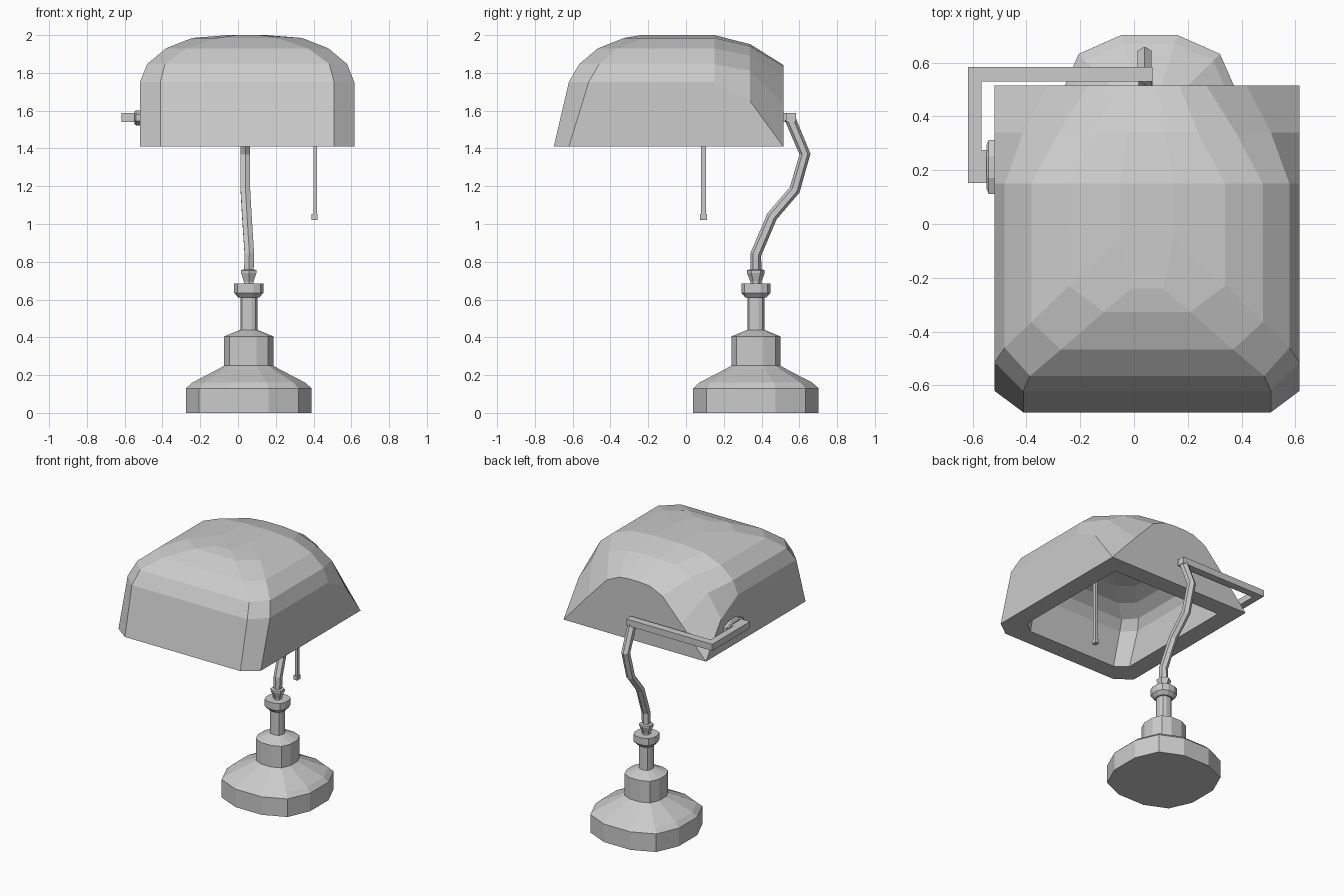
import bpy, bmesh
from math import sin, cos, pi
from mathutils import Vector

if "Cube" in bpy.data.objects:
    bpy.data.objects.remove(bpy.data.objects["Cube"])

BX, BY = 0.057, 0.37      # axis of the base
SX = 0.0485               # mid plane of the shade


def finish(name, bm):
    bmesh.ops.remove_doubles(bm, verts=bm.verts, dist=0.0005)
    bmesh.ops.recalc_face_normals(bm, faces=bm.faces)
    me = bpy.data.meshes.new(name)
    bm.to_mesh(me)
    bm.free()
    ob = bpy.data.objects.new(name, me)
    bpy.context.collection.objects.link(ob)
    return ob


def loft(name, loops):
    """Skin a list of equal-length point loops and cap both ends."""
    bm = bmesh.new()
    rings = [[bm.verts.new(p) for p in loop] for loop in loops]
    n = len(rings[0])
    for a, b in zip(rings, rings[1:]):
        for i in range(n):
            bm.faces.new((a[i], a[(i + 1) % n], b[(i + 1) % n], b[i]))
    bm.faces.new(rings[0])
    bm.faces.new(rings[-1])
    return finish(name, bm)


def stack(name, section, profile):
    """Loft a unit cross-section through (radius, z) steps on the base axis."""
    return loft(name, [[(BX + x * r, BY + y * r, z) for x, y in section] for r, z in profile])


def box(name, lo, hi):
    bm = bmesh.new()
    bmesh.ops.create_cube(bm, size=1)
    for v in bm.verts:
        v.co = [a + (c + 0.5) * (b - a) for a, b, c in zip(lo, hi, v.co)]
    return finish(name, bm)


def ngon(n):
    return [(cos((k + 0.5) * 2 * pi / n) * 1.08, sin((k + 0.5) * 2 * pi / n) * 1.08) for k in range(n)]


# Base, stem and cup
corner = [(1, 0.315), (0.79, 0.79), (0.315, 1)]
twelve = []
for k in range(4):
    c, s = round(cos(k * pi / 2)), round(sin(k * pi / 2))
    twelve += [(c * x - s * y, s * x + c * y) for x, y in corner]
stack("base", twelve, [(0.332, 0), (0.332, 0.13), (0.30, 0.16), (0.165, 0.23), (0.13, 0.25),
                       (0.13, 0.405), (0.045, 0.44)])
stack("stem", twelve, [(0.045, 0.43), (0.045, 0.61), (0.055, 0.61), (0.077, 0.635),
                       (0.077, 0.685), (0.03, 0.685)])
stack("arm_cup", ngon(6), [(0.027, 0.68), (0.027, 0.695), (0.043, 0.74), (0.043, 0.755), (0.03, 0.76)])

# Bent arm: hexagon swept along a path that stays close to the y-z plane
path = [Vector(p) for p in ((0.057, 0.37, 0.74), (0.06, 0.37, 0.84), (0.047, 0.455, 1.04),
                            (0.039, 0.575, 1.18), (0.039, 0.63, 1.37), (0.039, 0.55, 1.56))]
loops = []
for i, p in enumerate(path):
    d = (path[min(i + 1, len(path) - 1)] - path[max(i - 1, 0)]).normalized()
    n = Vector((1, 0, 0)).cross(d).normalized()
    loops.append([p + Vector((1, 0, 0)) * x * 0.027 + n * y * 0.027 for x, y in ngon(6)])
loft("arm", loops)

# Side bracket holding the shade
box("bracket_bar", (-0.617, 0.53, 1.54), (0.068, 0.583, 1.587))
box("bracket_side", (-0.617, 0.152, 1.54), (-0.567, 0.54, 1.587))
box("bracket_end", (-0.58, 0.152, 1.54), (-0.54, 0.275, 1.587))
oct_pts = ngon(8)
loft("bracket_plate", [[(x, 0.212 + a * 0.1 * s, 1.562 + b * 0.04 * s) for a, b in oct_pts]
                       for x, s in ((-0.51, 1), (-0.54, 1), (-0.549, 0.8))])

# Shade: per level (half width, corner y, front half width, front y, z)
LEVELS = [(0.567, -0.62, 0.46, -0.70, 1.41), (0.567, -0.515, 0.46, -0.62, 1.752),
          (0.529, -0.46, 0.435, -0.565, 1.847), (0.43, -0.365, 0.32, -0.467, 1.93),
          (0.29, -0.23, 0.16, -0.327, 1.985), (0.10, -0.06, 0.06, -0.24, 2.0)]
# half sections (x, z) at y = 0.34 and at the flat back
MID = [(0.567, 1.41), (0.567, 1.65), (0.46, 1.81), (0.33, 1.89), (0.19, 1.94), (0.07, 1.952)]
BACK = [(0.567, 1.41), (0.567, 1.41), (0.37, 1.63), (0.22, 1.79), (0.12, 1.835), (0.04, 1.842)]


def shell(bm, sx, sy, sz):
    rows = []
    for (w, cy, fw, fy, z), m, b in zip(LEVELS, MID, BACK):
        half = [(b[0], 0.515, b[1]), (m[0], 0.34, m[1]), (w, 0.15, z), (w, cy, z), (fw, fy, z)]
        pts = half + [(-x, y, q) for x, y, q in reversed(half)]
        rows.append([bm.verts.new((SX + x * sx, -0.09 + (y + 0.09) * sy, 1.41 + (q - 1.41) * sz))
                     for x, y, q in pts])
    for a, b in zip(rows, rows[1:]):
        for i in range(9):
            bm.faces.new((a[i], a[i + 1], b[i + 1], b[i]))
        bm.faces.new((a[0], b[0], b[9], a[9]))      # flat back panel strip
    top = rows[-1]
    for i in range(4):
        bm.faces.new((top[i], top[i + 1], top[8 - i], top[9 - i]))
    return rows[0]


bm = bmesh.new()
outer = shell(bm, 1, 1, 1)
inner = shell(bm, 0.77, 0.79, 0.68)
for i in range(10):
    j = (i + 1) % 10
    bm.faces.new((outer[i], outer[j], inner[j], inner[i]))
finish("shade", bm)

# Pull cord and knob
box("pull_cord", (0.399, 0.079, 1.03), (0.417, 0.105, 1.83))
box("pull_knob", (0.39, 0.074, 1.022), (0.42, 0.11, 1.052))
